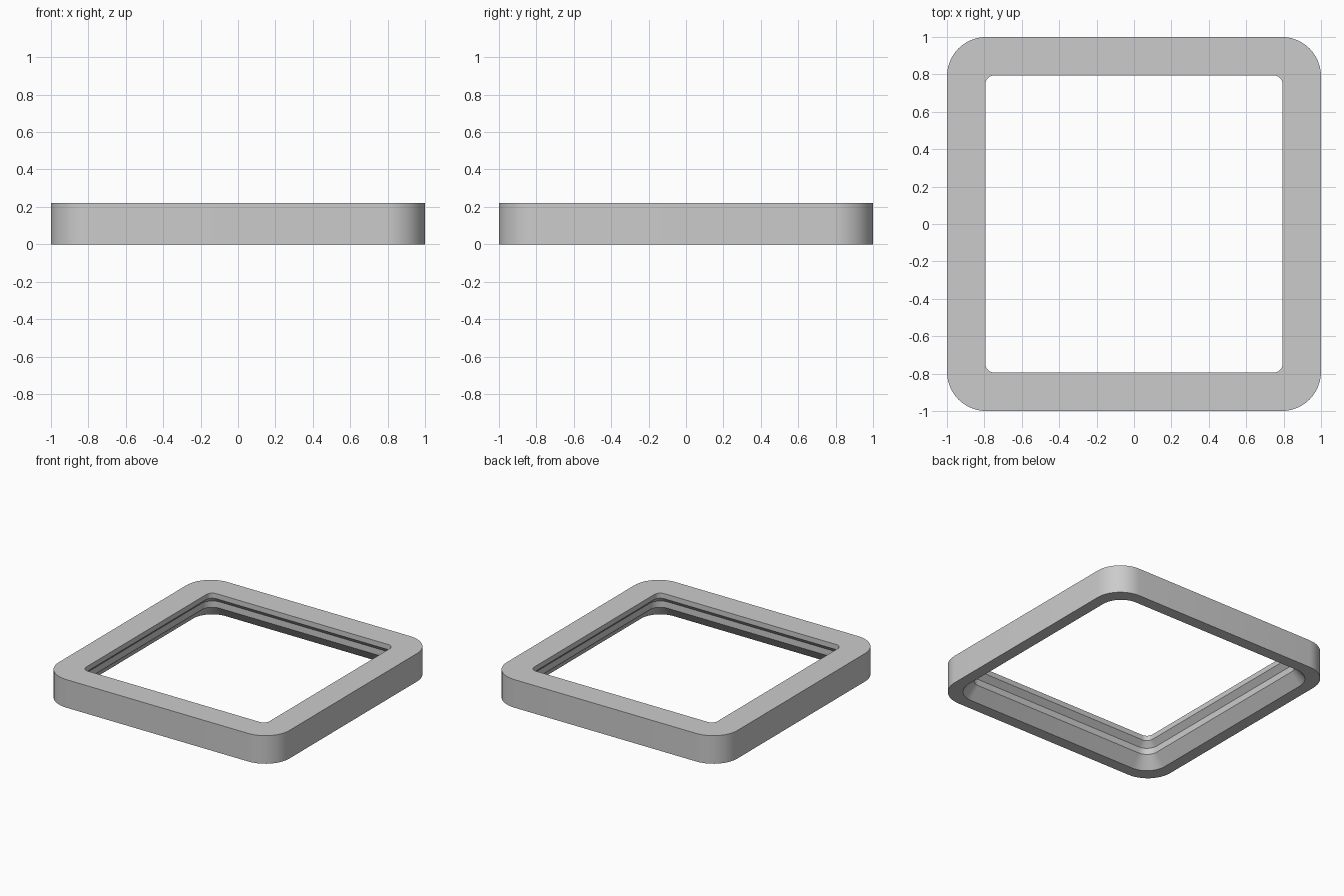
import bpy, bmesh, math

if "Cube" in bpy.data.objects:
    bpy.data.objects.remove(bpy.data.objects["Cube"], do_unlink=True)

grey = bpy.data.materials.new("plain grey")
grey.use_nodes = True
colour = (0.6, 0.6, 0.6, 1)
grey.diffuse_color = colour
grey.node_tree.nodes["Principled BSDF"].inputs["Base Color"].default_value = colour

STEPS = 12  # segments per rounded corner


def rounded_square(bm, half, radius, z):
    """Ring of vertices around a square with rounded corners."""
    ring = []
    for corner in range(4):
        mid = math.radians(45 + 90 * corner)
        cx = math.copysign(half - radius, math.cos(mid))
        cy = math.copysign(half - radius, math.sin(mid))
        for i in range(STEPS + 1):
            a = math.radians(90 * (corner + i / STEPS))
            ring.append(bm.verts.new((cx + radius * math.cos(a),
                                      cy + radius * math.sin(a), z)))
    return ring


# Cross-section of the frame: half width, corner radius, height
profile = [
    (1.0, 0.21, 0.0),      # outer wall
    (1.0, 0.21, 0.22),
    (0.795, 0.05, 0.22),   # top lip
    (0.795, 0.05, 0.18),
    (0.835, 0.09, 0.14),   # recessed band
    (0.835, 0.09, 0.09),
    (0.91, 0.165, 0.0),    # flared bottom opening
]

bm = bmesh.new()
rings = [rounded_square(bm, *row) for row in profile]
for k, a in enumerate(rings):
    b = rings[(k + 1) % len(rings)]
    n = len(a)
    for i in range(n):
        j = (i + 1) % n
        bm.faces.new((a[i], a[j], b[j], b[i]))
bmesh.ops.recalc_face_normals(bm, faces=bm.faces)

mesh = bpy.data.meshes.new("square_frame")
bm.to_mesh(mesh)
bm.free()
mesh.materials.append(grey)
frame = bpy.data.objects.new("square_frame", mesh)
bpy.context.collection.objects.link(frame)

# Smooth corners, sharp profile edges
bpy.ops.object.select_all(action='DESELECT')
frame.select_set(True)
bpy.context.view_layer.objects.active = frame
bpy.ops.object.shade_smooth_by_angle(angle=math.radians(25))
